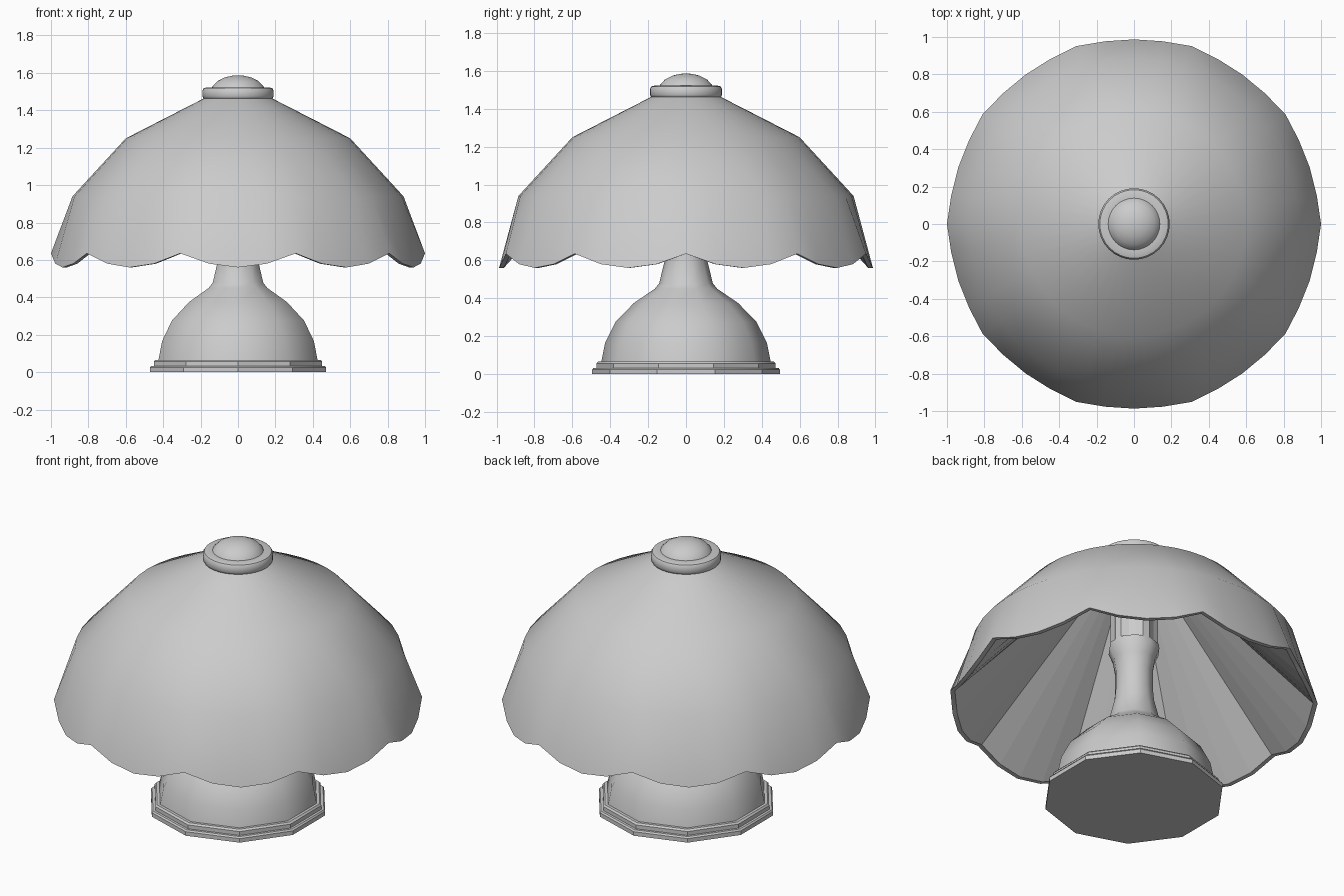
import bpy, bmesh, math

if "Cube" in bpy.data.objects:
    bpy.data.objects.remove(bpy.data.objects["Cube"])

def finish(name, bm, angle):
    bmesh.ops.recalc_face_normals(bm, faces=bm.faces)
    me = bpy.data.meshes.new(name)
    bm.to_mesh(me)
    bm.free()
    ob = bpy.data.objects.new(name, me)
    bpy.context.collection.objects.link(ob)
    bpy.ops.object.select_all(action='DESELECT')
    ob.select_set(True)
    bpy.context.view_layer.objects.active = ob
    if angle:
        bpy.ops.object.shade_smooth_by_angle(angle=math.radians(angle))
    return ob

def loft(name, rings, angle, cap_start=False, cap_end=False):
    """Skin a list of rings, each a list of points."""
    bm = bmesh.new()
    vs = [[bm.verts.new(p) for p in r] for r in rings]
    n = len(rings[0])
    for a, b in zip(vs, vs[1:]):
        for i in range(n):
            j = (i + 1) % n
            bm.faces.new((a[i], a[j], b[j], b[i]))
    if cap_start:
        bm.faces.new(vs[0])
    if cap_end:
        bm.faces.new(vs[-1])
    return finish(name, bm, angle)

def ring(r, z, n, start=0.0):
    return [(r * math.cos(start + math.tau * i / n),
             r * math.sin(start + math.tau * i / n), z) for i in range(n)]

def lathe(name, profile, n, angle=40, start=0.0):
    return loft(name, [ring(r, z, n, start) for r, z in profile], angle, True, True)

# Scalloped rim: ten drooping lobes
SEG = 40
def rim(inset):
    pts = []
    for i in range(SEG):
        a = math.tau * i / SEG
        t = i % 4
        r = (1.0, 0.989, 0.987, 0.989)[t] - inset
        z = (0.635, 0.58, 0.56, 0.58)[t]
        pts.append((r * math.cos(a), r * math.sin(a), z))
    return pts

# Shade outer shell with turned-in lip
outer = [ring(0.18, 1.465, SEG), ring(0.60, 1.25, SEG), ring(0.885, 0.94, SEG), rim(0), rim(0.025)]
loft("shade", outer, 50)

# Shade lining: straight faceted cone
loft("shade_lining", [rim(0.025), ring(0.17, 1.44, SEG)], 0)

# Crown ring and finial dome
lathe("crown_ring", [(0.17, 1.455), (0.185, 1.463), (0.191, 1.475), (0.191, 1.505),
                     (0.183, 1.518), (0.165, 1.523), (0.14, 1.523)], 32)
lathe("finial", [(0.142, 1.515), (0.135, 1.53), (0.11, 1.556), (0.07, 1.576),
                 (0.03, 1.585), (0.005, 1.586)], 32)

# Ten-sided stepped plinth
DEC = math.pi / 2
lathe("plinth", [(0.495, 0), (0.495, 0.024), (0.488, 0.033), (0.473, 0.033),
                 (0.473, 0.056), (0.464, 0.066), (0.40, 0.066)], 10, 30, DEC)

# Bell body and stem
lathe("body_and_stem", [(0.448, 0.06), (0.427, 0.165), (0.372, 0.275), (0.275, 0.375),
                        (0.165, 0.45), (0.142, 0.478), (0.112, 0.60), (0.105, 0.68),
                        (0.105, 0.78), (0.118, 0.86), (0.142, 0.92), (0.138, 0.95),
                        (0.10, 0.95)], 10, 50, DEC)

# Fluted lamp socket
def flutes(z):
    return [(r * math.cos(a), r * math.sin(a), z) for i in range(20)
            for a, r in [(math.tau * i / 20, 0.132 if i % 4 < 2 else 0.108)]]
loft("socket", [flutes(0.94), flutes(1.46)], 0, True, True)
